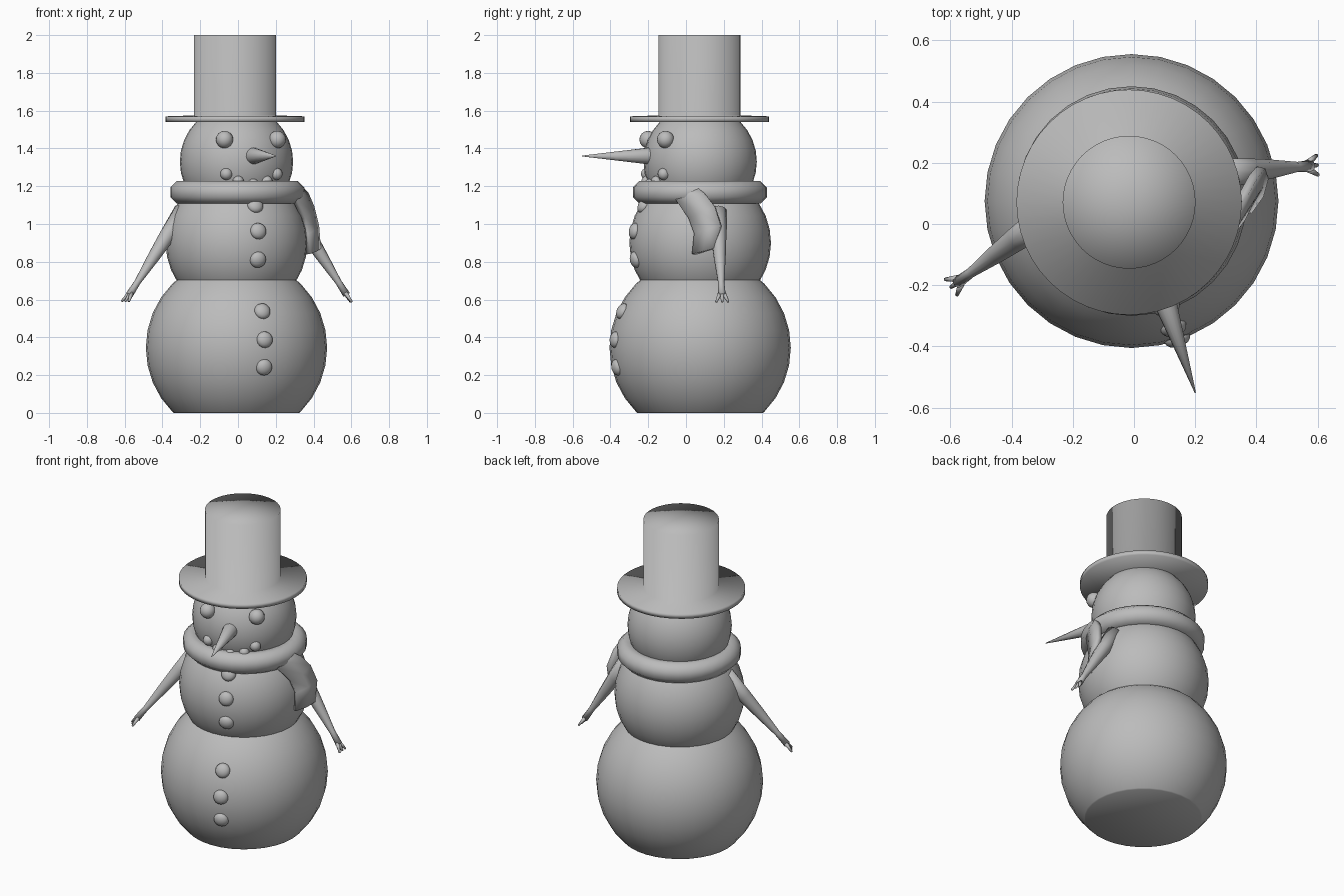
import bpy, bmesh, math
from mathutils import Vector, Matrix

if "Cube" in bpy.data.objects:
    bpy.data.objects.remove(bpy.data.objects["Cube"])

grey = bpy.data.materials.new("plain grey")
grey.use_nodes = True
grey.diffuse_color = (0.5, 0.5, 0.5, 1)
grey.node_tree.nodes["Principled BSDF"].inputs["Base Color"].default_value = (0.5, 0.5, 0.5, 1)

AXIS = Vector((-0.008, 0.075, 0))        # vertical axis of the body
TURN = math.radians(18.4)                # the face looks a little to its left
FORWARD = Vector((math.sin(TURN), -math.cos(TURN), 0))
SIDE = Vector((math.cos(TURN), math.sin(TURN), 0))
UP = Vector((0, 0, 1))


def finish(name, bm):
    bmesh.ops.recalc_face_normals(bm, faces=bm.faces)
    for f in bm.faces:
        f.smooth = True
    mesh = bpy.data.meshes.new(name)
    bm.to_mesh(mesh)
    bm.free()
    mesh.materials.append(grey)
    obj = bpy.data.objects.new(name, mesh)
    bpy.context.collection.objects.link(obj)
    return obj


def ball(name, centre, radius, floor=None, facing=UP, flat=1.0, segs=32):
    """Sphere, squashed along `facing`, optionally cut off flat at a floor height."""
    bm = bmesh.new()
    turn = UP.rotation_difference(facing).to_matrix().to_4x4()
    matrix = Matrix.Translation(centre) @ turn @ Matrix.Diagonal((1, 1, flat, 1))
    bmesh.ops.create_uvsphere(bm, u_segments=segs, v_segments=segs // 2, radius=radius, matrix=matrix)
    if floor is not None:
        cut = bmesh.ops.bisect_plane(bm, geom=bm.verts[:] + bm.edges[:] + bm.faces[:],
                                     plane_co=(0, 0, floor), plane_no=UP, clear_inner=True)
        bmesh.ops.contextual_create(bm, geom=[e for e in cut["geom_cut"]
                                              if isinstance(e, bmesh.types.BMEdge)])
    return finish(name, bm)


def limb(name, points, radii, sides=10):
    """Tapered round tube through the points."""
    bm = bmesh.new()
    pts = [Vector(p) for p in points]
    rings = []
    turn = UP.rotation_difference(pts[-1] - pts[0])
    for p, r in zip(pts, radii):
        rings.append([bm.verts.new(p + turn @ Vector((r * math.cos(a), r * math.sin(a), 0)))
                      for a in (2 * math.pi * i / sides for i in range(sides))])
    for a, b in zip(rings, rings[1:]):
        for i in range(sides):
            j = (i + 1) % sides
            bm.faces.new((a[i], a[j], b[j], b[i]))
    bm.faces.new(rings[0])
    bm.faces.new(rings[-1])
    return finish(name, bm)


def lathe(name, profile, centre, segs):
    bm = bmesh.new()
    verts = [bm.verts.new((r, 0, z)) for r, z in profile]
    edges = [bm.edges.new(pair) for pair in zip(verts, verts[1:])]
    bmesh.ops.spin(bm, geom=verts + edges, cent=(0, 0, 0), axis=UP,
                   angle=2 * math.pi, steps=segs, use_duplicate=False)
    bmesh.ops.remove_doubles(bm, verts=bm.verts, dist=0.0005)
    bmesh.ops.translate(bm, verts=bm.verts, vec=centre)
    return finish(name, bm)


# Body
BODY = {"lower_body": (0.345, 0.48), "middle_body": (0.9, 0.375), "head": (1.33, 0.3)}
for part, (z, r) in BODY.items():
    ball(part, AXIS + UP * z, r, floor=0 if part == "lower_body" else None)

# Top hat
lathe("top_hat", [(0, 1.54), (0.368, 1.54), (0.368, 1.57), (0.217, 1.575), (0.217, 2), (0, 2)],
      (-0.016, 0.071, 0), 48)

# Eyes and mouth pebbles
for side in (-1, 1):
    label = "left" if side > 0 else "right"
    for part, across, ahead, z, r in (("eye", 0.147, 0.242, 1.447, 0.046),
                                      ("outer_mouth_pebble", 0.14, 0.25, 1.265, 0.032),
                                      ("inner_mouth_pebble", 0.08, 0.27, 1.225, 0.03)):
        ball(f"{label}_{part}", AXIS + SIDE * side * across + FORWARD * ahead + UP * z, r, segs=16)
ball("middle_mouth_pebble", AXIS + FORWARD * 0.28 + UP * 1.21, 0.03, segs=16)

# Nose
nose = [AXIS + FORWARD * d + UP * 1.36 for d in (0.25, 0.29, 0.66)]
limb("nose", nose, (0.046, 0.044, 0.002), 16)

# Buttons, flattened against the body
for i, z in enumerate((1.1, 0.963, 0.81, 0.54, 0.388, 0.24)):
    centre_z, r = BODY["middle_body" if i < 3 else "lower_body"]
    out = (FORWARD * math.sqrt(r * r - (z - centre_z) ** 2) + UP * (z - centre_z)).normalized()
    ball(f"button_{i + 1}", AXIS + UP * centre_z + out * r * 0.99, 0.044, facing=out, flat=0.65, segs=16)

# Arms with three fingers each
for label, shoulder, hand in (("left", Vector((0.29, 0.165, 1.07)), Vector((0.575, 0.19, 0.625))),
                              ("right", Vector((-0.29, 0.02, 1.07)), Vector((-0.575, -0.19, 0.625)))):
    steps = (0, 0.3, 0.55, 0.85, 1)
    limb(f"{label}_arm", [shoulder.lerp(hand, t) for t in steps], (0.05, 0.042, 0.032, 0.017, 0.02))
    along = (hand - shoulder).normalized()
    spread = along.cross(UP).normalized()
    for k in (-1, 0, 1):
        base = hand + spread * k * 0.01 - along * 0.01
        limb(f"{label}_finger_{k + 2}", [base, base + along * 0.055 + spread * k * 0.022],
             (0.012, 0.006), 8)

# Scarf ring
ring = [(0.295 + 0.065 * math.cos(a), 1.168 + 0.065 * math.sin(a))
        for a in (math.pi * (2 * i + 1) / 8 for i in range(9))]
lathe("scarf_ring", ring, (-0.003, 0.074, 0), 32)

# Scarf tail hanging over the left shoulder: pairs of front and back edge points
tail = [((0.24, -0.11, 1.215), (0.30, 0.02, 1.22)),
        ((0.30, -0.05, 1.13), (0.36, 0.10, 1.16)),
        ((0.35, 0.02, 1.03), (0.39, 0.155, 1.09)),
        ((0.365, 0.05, 0.95), (0.415, 0.185, 0.99)),
        ((0.37, 0.04, 0.84), (0.425, 0.15, 0.87))]
bm = bmesh.new()
rows = [[bm.verts.new(Vector(a).lerp(Vector(b), t) + Vector((0.012 * (t == 0.5), 0, 0)))
         for t in (0, 0.5, 1)] for a, b in tail]
for r0, r1 in zip(rows, rows[1:]):
    for i in range(2):
        bm.faces.new((r0[i], r0[i + 1], r1[i + 1], r1[i]))
tail_obj = finish("scarf_tail", bm)
thick = tail_obj.modifiers.new("thickness", "SOLIDIFY")
thick.thickness = 0.03
thick.offset = 0
